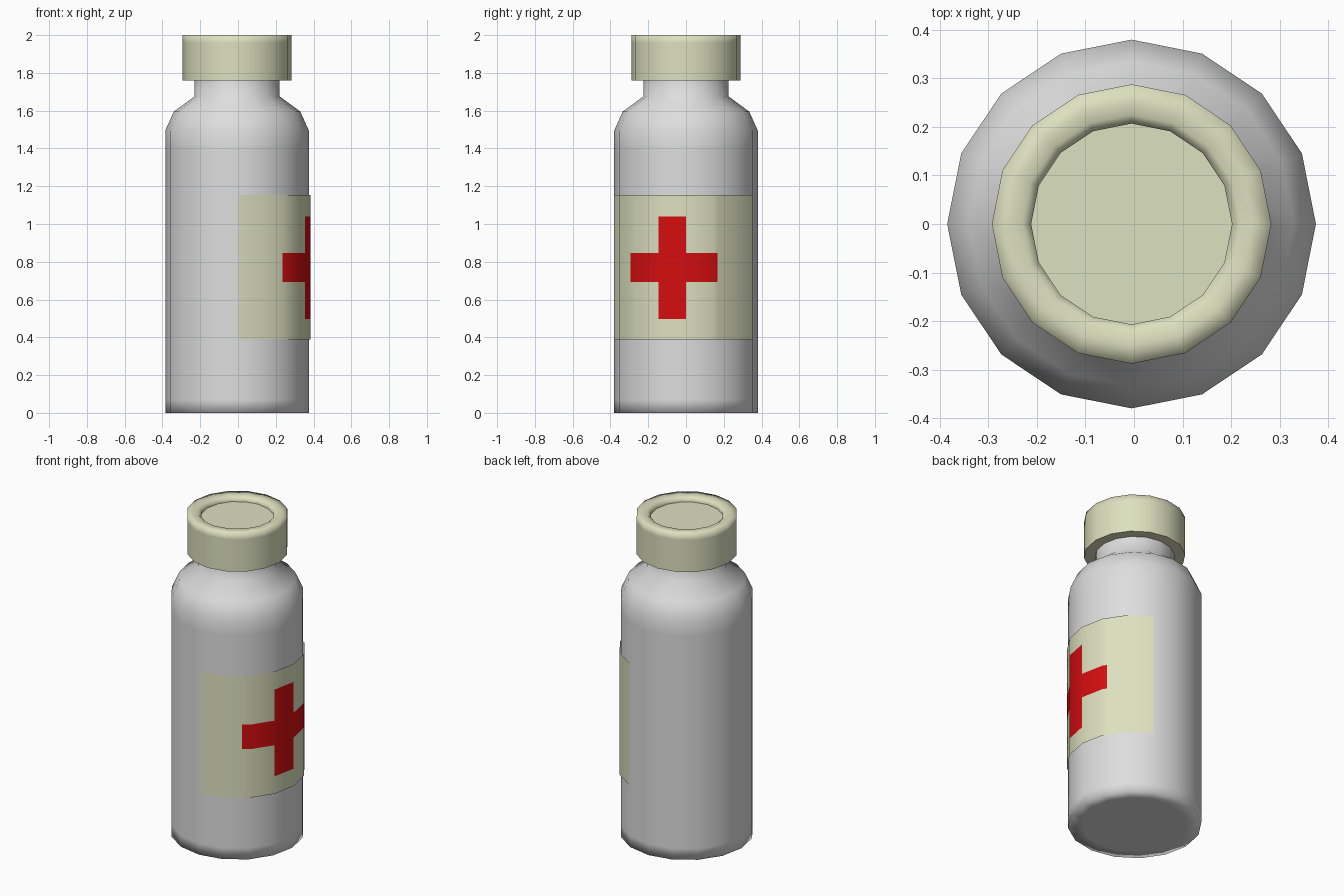
import bpy, bmesh, math

if "Cube" in bpy.data.objects:
    bpy.data.objects.remove(bpy.data.objects["Cube"])

SIDES = 16
CX = -0.005          # bottle axis; the raised label balances the width
R = 0.38


def material(name, rgb):
    m = bpy.data.materials.new(name)
    m.diffuse_color = (*rgb, 1)
    m.use_nodes = True
    m.node_tree.nodes["Principled BSDF"].inputs["Base Color"].default_value = m.diffuse_color
    return m


white = material("bottle white", (0.73, 0.73, 0.73))
cream = material("cream", (0.72, 0.75, 0.52))
red = material("cross red", (0.66, 0.004, 0.005))


def finish(name, bm, mats):
    me = bpy.data.meshes.new(name)
    bm.to_mesh(me)
    bm.free()
    for m in mats:
        me.materials.append(m)
    ob = bpy.data.objects.new(name, me)
    bpy.context.collection.objects.link(ob)
    return ob


def lathe(name, profile, mat, sharp=()):
    """Turn a (radius, z) profile into a closed smooth solid; sharp lists creased rings."""
    bm = bmesh.new()
    rings = []
    for r, z in profile:
        rings.append([bm.verts.new((CX + r * math.cos(a), r * math.sin(a), z))
                      for a in (math.tau * i / SIDES for i in range(SIDES))])
    for lo, hi in zip(rings, rings[1:]):
        for i in range(SIDES):
            j = (i + 1) % SIDES
            bm.faces.new((lo[i], lo[j], hi[j], hi[i]))
    bm.faces.new(rings[0][::-1])
    bm.faces.new(rings[-1])
    for f in bm.faces:
        f.smooth = True
    for k in sharp:
        for i in range(SIDES):
            bm.edges.get((rings[k][i], rings[k][(i + 1) % SIDES])).smooth = False
    return finish(name, bm, [mat])


# Bottle: base, straight body, rounded shoulder, neck
lathe("bottle", [(0.30, 0), (R, 0), (R, 0.07), (R, 1.40), (R, 1.495), (0.335, 1.595),
                 (0.226, 1.675), (0.226, 1.78)], white, sharp=(7,))

# Cap with a shallow recess in its top
lathe("cap", [(0.288, 1.76), (0.288, 1.96), (0.288, 2.0), (0.25, 2.0), (0.225, 2.0),
              (0.207, 1.985), (0.207, 1.97)], cream, sharp=(0, 6))

# Label: seven wall segments from the front round the right side, cut along the cross outline
cols = [0, 1, 1.69, 2, 3, 4, 5, 5.18, 6, 7]
rows = [0.388, 0.497, 0.692, 0.846, 1.04, 1.153]


def on_wall(s, z):
    k = min(int(s), 6)
    t = s - k
    a, b = (math.radians(-90 + 22.5 * (k + n)) for n in (0, 1))
    return (CX + 0.009 + R * (math.cos(a) * (1 - t) + math.cos(b) * t),
            R * (math.sin(a) * (1 - t) + math.sin(b) * t), z)


bm = bmesh.new()
grid = [[bm.verts.new(on_wall(s, z)) for s in cols] for z in rows]
for r in range(len(rows) - 1):
    for c in range(len(cols) - 1):
        f = bm.faces.new((grid[r][c], grid[r][c + 1], grid[r + 1][c + 1], grid[r + 1][c]))
        f.smooth = True
        upright = 3 <= cols[c] < 4 and 1 <= r <= 3
        crossbar = 1.69 <= cols[c] < 5.18 and r == 2
        f.material_index = int(upright or crossbar)
finish("label", bm, [cream, red])
